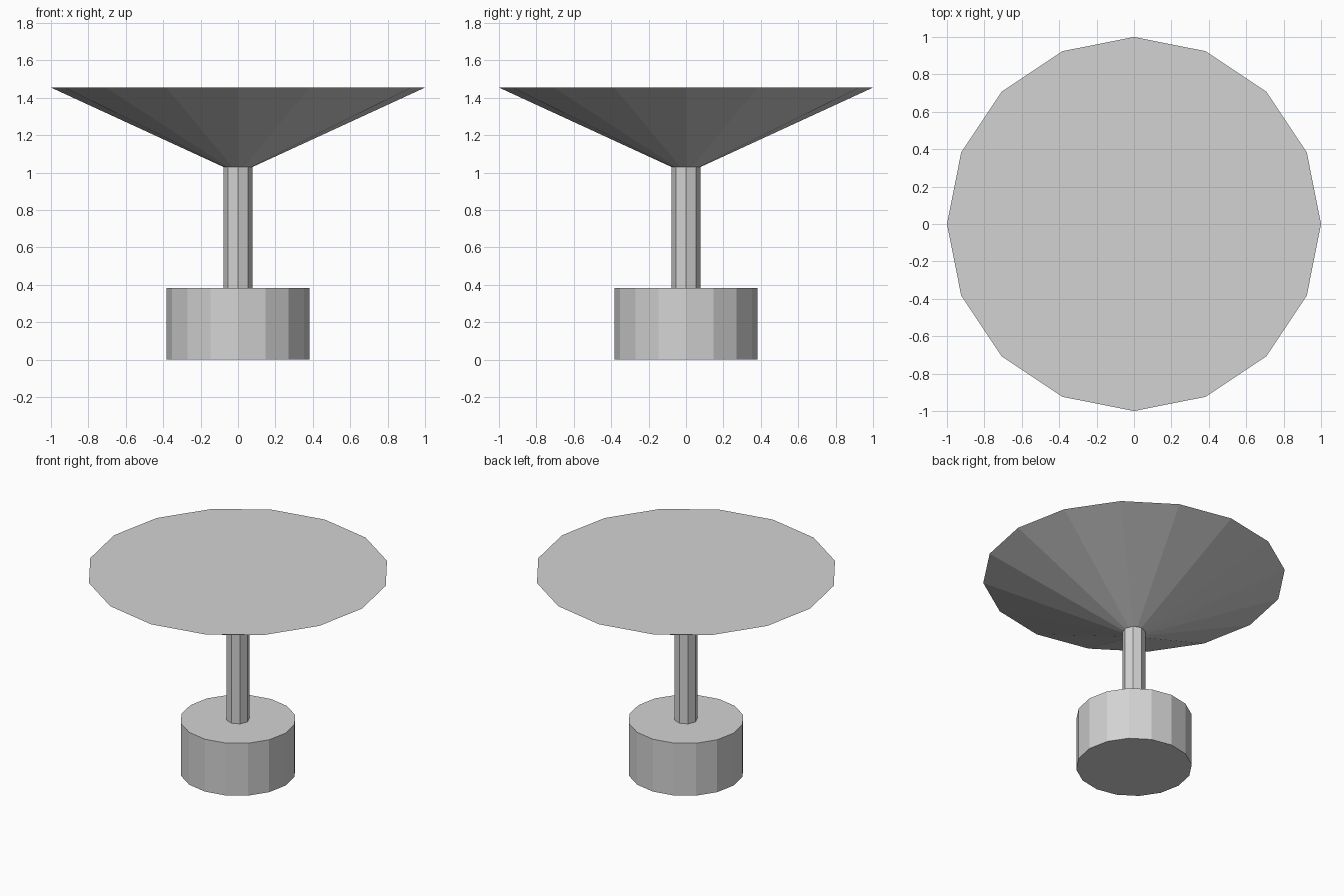
import bpy

# Remove the default object
cube = bpy.data.objects.get("Cube")
if cube:
    bpy.data.objects.remove(cube, do_unlink=True)

# Single plain grey
grey = bpy.data.materials.new("light grey")
grey.use_nodes = True
colour = (0.65, 0.65, 0.65, 1.0)
grey.diffuse_color = colour
grey.node_tree.nodes["Principled BSDF"].inputs["Base Color"].default_value = colour


def frustum(name, sides, r_low, r_high, z_low, z_high):
    """Flat-shaded capped frustum standing between two heights."""
    bpy.ops.mesh.primitive_cone_add(
        vertices=sides, radius1=r_low, radius2=r_high,
        depth=z_high - z_low, end_fill_type='NGON',
        location=(0, 0, (z_low + z_high) / 2))
    obj = bpy.context.object
    obj.name = name
    obj.data.name = name
    obj.data.materials.append(grey)
    return obj


STEM_RADIUS = 0.077
BASE_TOP = 0.382
STEM_TOP = 1.03

# Heavy drum base, slim octagonal stem, wide flaring top
frustum("base", 16, 0.383, 0.383, 0.0, BASE_TOP)
frustum("stem", 8, STEM_RADIUS, STEM_RADIUS, BASE_TOP, STEM_TOP)
frustum("flared_top", 16, STEM_RADIUS, 1.0, STEM_TOP, 1.455)
